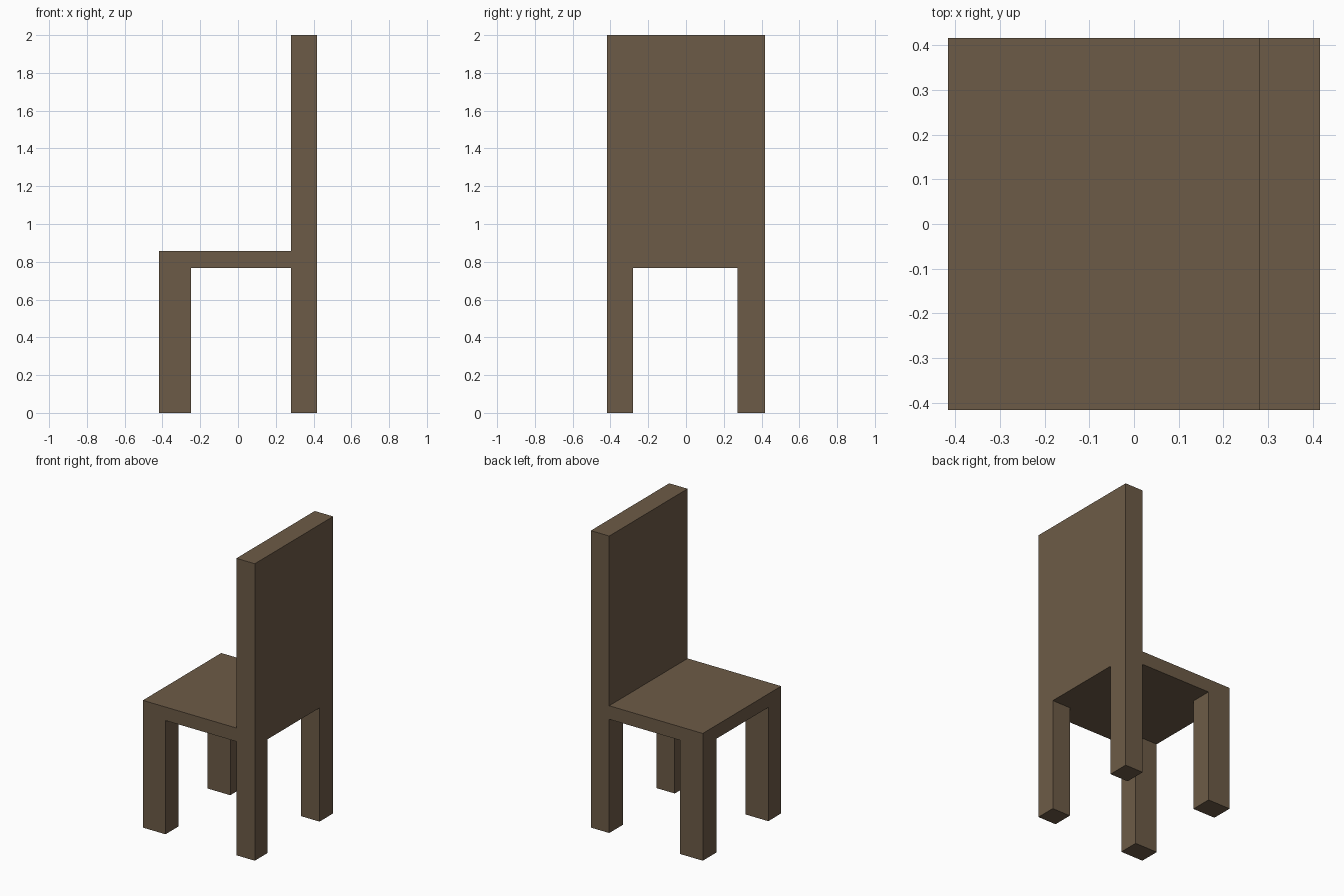
import bpy
import bmesh

if "Cube" in bpy.data.objects:
    bpy.data.objects.remove(bpy.data.objects["Cube"])

wood = bpy.data.materials.new("brown wood")
wood.diffuse_color = (0.152, 0.105, 0.063, 1.0)
wood.use_nodes = True
wood.node_tree.nodes["Principled BSDF"].inputs["Base Color"].default_value = wood.diffuse_color


def box(name, x, y, z):
    """Flat-faced block spanning the given (min, max) ranges."""
    bm = bmesh.new()
    bmesh.ops.create_cube(bm, size=1.0)
    for v in bm.verts:
        v.co = [r[0] if c < 0 else r[1] for c, r in zip(v.co, (x, y, z))]
    mesh = bpy.data.meshes.new(name)
    bm.to_mesh(mesh)
    bm.free()
    mesh.materials.append(wood)
    obj = bpy.data.objects.new(name, mesh)
    bpy.context.collection.objects.link(obj)
    return obj


HALF = 0.417           # half of the square footprint
BACK_X = 0.28          # front plane of the backrest
SEAT_Z = (0.766, 0.857)

# Seat slab and tall backrest
box("seat", (-HALF, BACK_X), (-HALF, HALF), SEAT_Z)
box("backrest", (BACK_X, HALF), (-HALF, HALF), (SEAT_Z[0], 2.0))

# Four legs: the seat-side pair is deeper than the pair under the backrest
for side, y in (("right", (-HALF, -0.28)), ("left", (0.272, HALF))):
    box("front_leg_" + side, (-HALF, -0.248), y, (0.0, SEAT_Z[0]))
    box("back_leg_" + side, (BACK_X, HALF), y, (0.0, SEAT_Z[0]))
